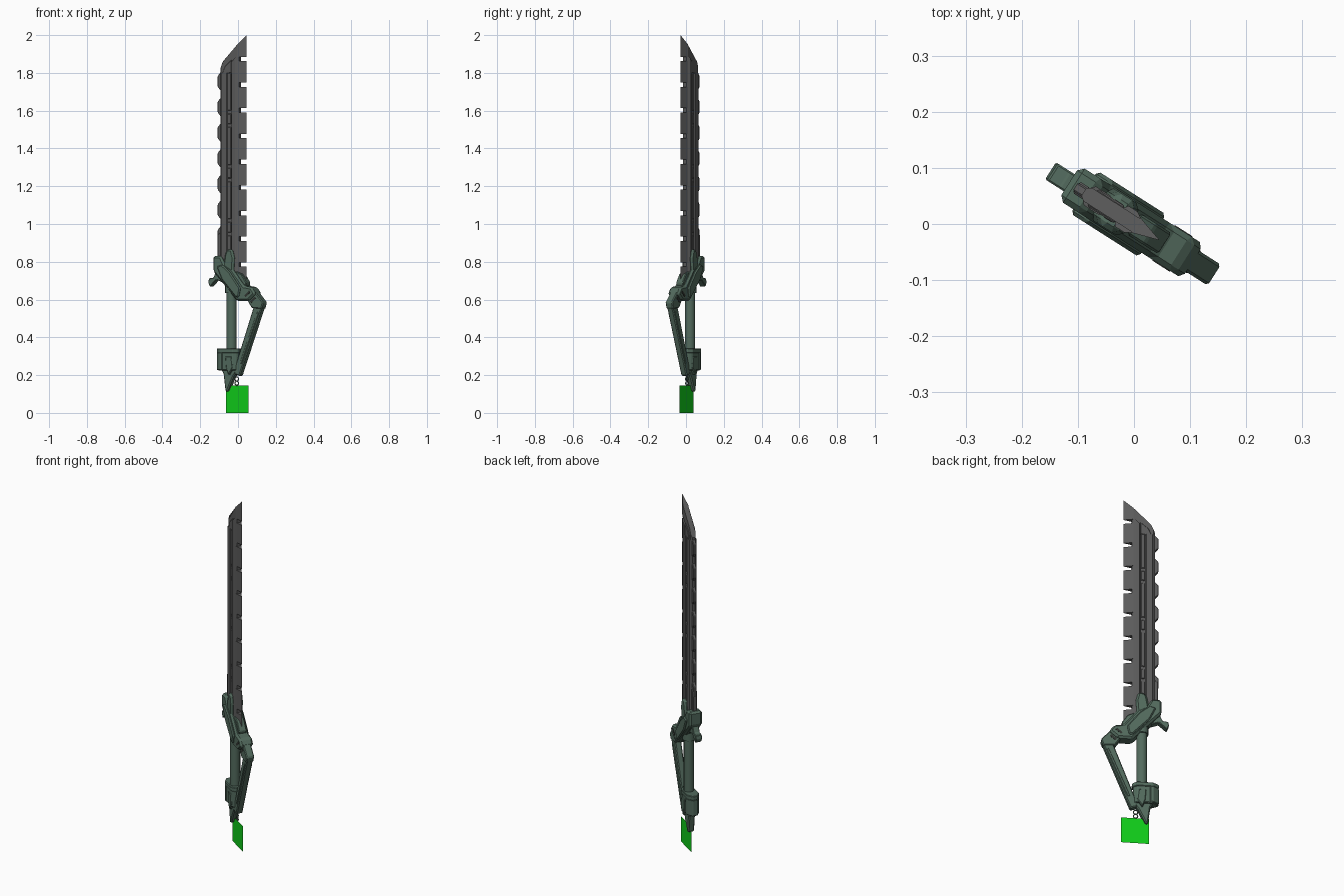
import bpy, bmesh, math
from mathutils import Matrix, Vector

# The sword lies in a vertical plane turned about z: u = width, v = thickness
ROT = Matrix.Rotation(math.radians(-32.5), 4, 'Z')


def material(name, rgb):
    m = bpy.data.materials.new(name)
    m.diffuse_color = (*rgb, 1)
    return m


STEEL = material("dark_steel", (0.105, 0.105, 0.105))
BLACK = material("slot_dark", (0.03, 0.035, 0.03))
GREEN = material("green_metal", (0.085, 0.145, 0.11))
BRIGHT = material("bright_green", (0.005, 0.6, 0.01))


def finish(name, bm, mat, bevel=0):
    bmesh.ops.recalc_face_normals(bm, faces=bm.faces)
    bm.transform(ROT)
    me = bpy.data.meshes.new(name)
    bm.to_mesh(me)
    bm.free()
    me.materials.append(mat)
    ob = bpy.data.objects.new(name, me)
    bpy.context.collection.objects.link(ob)
    if bevel:
        b = ob.modifiers.new("chamfer", 'BEVEL')
        b.width, b.segments, b.limit_method = bevel, 1, 'ANGLE'
    return ob


def loft(bm, a, b):
    lo = [bm.verts.new(p) for p in a]
    hi = [bm.verts.new(p) for p in b]
    n = len(lo)
    bm.faces.new(lo)
    bm.faces.new(hi[::-1])
    for i in range(n):
        bm.faces.new((lo[i], lo[(i + 1) % n], hi[(i + 1) % n], hi[i]))


def plate(name, pts, half, mat, bevel=0.0):
    """Outline in (u, z), extruded both ways in thickness."""
    bm = bmesh.new()
    loft(bm, [(u, -half, z) for u, z in pts], [(u, half, z) for u, z in pts])
    return finish(name, bm, mat, bevel)


def column(name, pts, bottom, top, mat, bevel=0.0):
    """Section in (u, v), extruded upward; top may depend on u."""
    f = top if callable(top) else (lambda u: top)
    bm = bmesh.new()
    loft(bm, [(u, v, bottom) for u, v in pts], [(u, v, f(u)) for u, v in pts])
    return finish(name, bm, mat, bevel)


def sym(half_section):
    """Mirror a (u, v>=0) half section across v = 0."""
    return half_section + [(u, -v) for u, v in reversed(half_section) if v > 0]


def rod(name, u, r, z0, z1, mat, sides=16):
    pts = [(u + r * math.cos(2 * math.pi * i / sides), r * math.sin(2 * math.pi * i / sides)) for i in range(sides)]
    ob = column(name, pts, z0, z1, mat)
    for p in ob.data.polygons:
        p.use_smooth = len(p.vertices) == 4
    return ob


def tip(u):
    return min(1.946 + u, 1.86 + (u + 0.086) * 2.2)


# Blade core and raised strips either side of the slot
column("blade_core", sym([(-0.106, 0.008), (-0.098, 0.014), (-0.086, 0.014), (0.006, 0.014), (0.012, 0.010)]),
       0.70, tip, STEEL)
column("blade_spine_strip", sym([(-0.099, 0.014), (-0.093, 0.020), (-0.061, 0.020), (-0.057, 0.015)]),
       0.72, 1.80, STEEL)
column("blade_edge_strip", sym([(-0.030, 0.015), (-0.026, 0.022), (-0.006, 0.022), (0.006, 0.014)]),
       0.72, lambda u: 1.885 + u, STEEL)
plate("blade_tip_panel", [(-0.092, 1.79), (-0.030, 1.80), (-0.030, 1.87), (-0.072, 1.835)], 0.018, STEEL, 0.003)

# Inlaid bars in the slot, alternating long and short
z = 1.80
for i in range(8):
    h = 0.20 if i % 2 == 0 else 0.055
    plate("slot_bar", [(-0.054, z), (-0.033, z), (-0.033, z - h), (-0.054, z - h)], 0.019, STEEL, 0.003)
    z -= h + 0.016

# Cutting edge: separate wedge teeth
WEDGE = sym([(0.004, 0.016), (0.012, 0.013), (0.054, 0.0)])
column("edge_tip", WEDGE, 1.885, lambda u: 1.946 + u, STEEL)
for i in range(9):
    t = 1.862 - 0.136 * i
    column("edge_tooth", WEDGE, max(t - 0.113, 0.70), t, STEEL)

# Spine: row of trapezoid bumps
for i in range(7):
    c = 1.755 - 0.136 * i
    low = c - 0.05
    plate("spine_bump", [(-0.100, c + 0.055), (-0.124, c + 0.028), (-0.124, c - 0.028), (-0.100, low - 0.005)],
          0.009, STEEL, 0.003)
plate("spine_heel", [(-0.100, 0.96), (-0.122, 0.94), (-0.122, 0.78), (-0.100, 0.78)], 0.012, STEEL, 0.003)

# Guard: thick diagonal band with layered plates
plate("guard_band", [(-0.137, 0.83), (-0.088, 0.83), (-0.065, 0.79), (-0.015, 0.762), (0.058, 0.672), (0.105, 0.665),
                     (0.130, 0.63), (0.085, 0.592), (0.012, 0.592), (-0.090, 0.70), (-0.137, 0.75)], 0.036, GREEN, 0.010)
plate("guard_ridge", [(-0.108, 0.775), (-0.075, 0.785), (-0.025, 0.745), (0.040, 0.660), (0.030, 0.612), (0.012, 0.612),
                      (-0.075, 0.705)], 0.045, GREEN, 0.006)
plate("guard_prong", [(-0.078, 0.76), (-0.064, 0.84), (-0.052, 0.866), (-0.018, 0.866), (-0.006, 0.82), (-0.012, 0.74)],
      0.034, GREEN, 0.010)
plate("guard_rear_hook", [(-0.125, 0.755), (-0.145, 0.715), (-0.172, 0.712), (-0.177, 0.690), (-0.166, 0.668),
                          (-0.125, 0.705), (-0.085, 0.69)], 0.018, GREEN, 0.003)
plate("blade_socket", [(0.00, 0.75), (0.035, 0.735), (0.066, 0.69), (0.055, 0.655), (0.0, 0.67)], 0.022, GREEN, 0.004)

# Hand bow: angled knuckle and long arm down to the pommel
plate("bow_knuckle", [(0.070, 0.655), (0.108, 0.655), (0.171, 0.585), (0.160, 0.55), (0.098, 0.555), (0.070, 0.597)],
      0.022, GREEN, 0.005)
plate("bow_arm", [(0.171, 0.585), (0.020, 0.195), (-0.014, 0.205), (-0.012, 0.235), (0.105, 0.555), (0.12, 0.59)],
      0.018, GREEN, 0.005)
plate("bow_arm_inlay", [(0.132, 0.535), (0.143, 0.53), (0.034, 0.26), (0.023, 0.265)], 0.021, GREEN, 0.002)
D = Vector((0.05, -0.058)).normalized()
N = Vector((-D.y, D.x))
for i in range(3):
    c = Vector((0.072, 0.622)) + D * 0.021 * i + N * 0.012
    plate("guard_vent", [tuple(c + D * a + N * b) for a, b in
                         ((-0.006, -0.019), (0.006, -0.019), (0.006, 0.019), (-0.006, 0.019))],
          0.0375 - 0.007 * i, BLACK)

# Grip rod and collar
rod("grip_rod", -0.040, 0.027, 0.26, 0.70, GREEN)
rod("grip_collar", -0.040, 0.034, 0.635, 0.70, GREEN, 12)

# Pommel block, rims and spike
BODY = [(-0.118, 0.012), (-0.092, 0.031), (-0.015, 0.031), (0.005, 0.014)]
column("pommel_block", sym(BODY), 0.225, 0.338, GREEN, 0.004)
RIM = sym([(-0.125, 0.014), (-0.095, 0.035), (-0.012, 0.035), (0.010, 0.016)])
column("pommel_top_rim", RIM, 0.318, 0.342, GREEN, 0.003)
column("pommel_rear_rim", sym([(-0.125, 0.014), (-0.095, 0.035), (-0.078, 0.035)]), 0.228, 0.32, GREEN, 0.003)
plate("pommel_spike", [(-0.100, 0.24), (-0.082, 0.205), (-0.070, 0.113), (-0.058, 0.112), (-0.020, 0.19), (0.012, 0.235),
                       (0.0, 0.27)], 0.018, GREEN, 0.006)
plate("pommel_side_panel", [(-0.060, 0.30), (-0.020, 0.30), (-0.012, 0.24), (-0.040, 0.20), (-0.055, 0.24)], 0.034,
      GREEN, 0.004)

# Small ring link and hanging cloth
for zc in (0.180, 0.157):
    bpy.ops.mesh.primitive_torus_add(major_radius=0.011, minor_radius=0.003, major_segments=16, minor_segments=6,
                                     location=ROT @ Vector((-0.008, 0, zc)),
                                     rotation=(math.radians(90), 0, math.radians(-32.5)))
    bpy.context.object.name = "tassel_ring"
    bpy.context.object.data.materials.append(GREEN)
bm = bmesh.new()
bm.faces.new([bm.verts.new(p) for p in ((-0.076, 0, 0), (0.066, 0, 0), (0.066, 0, 0.145), (-0.076, 0, 0.145))])
finish("hanging_cloth", bm, BRIGHT)
